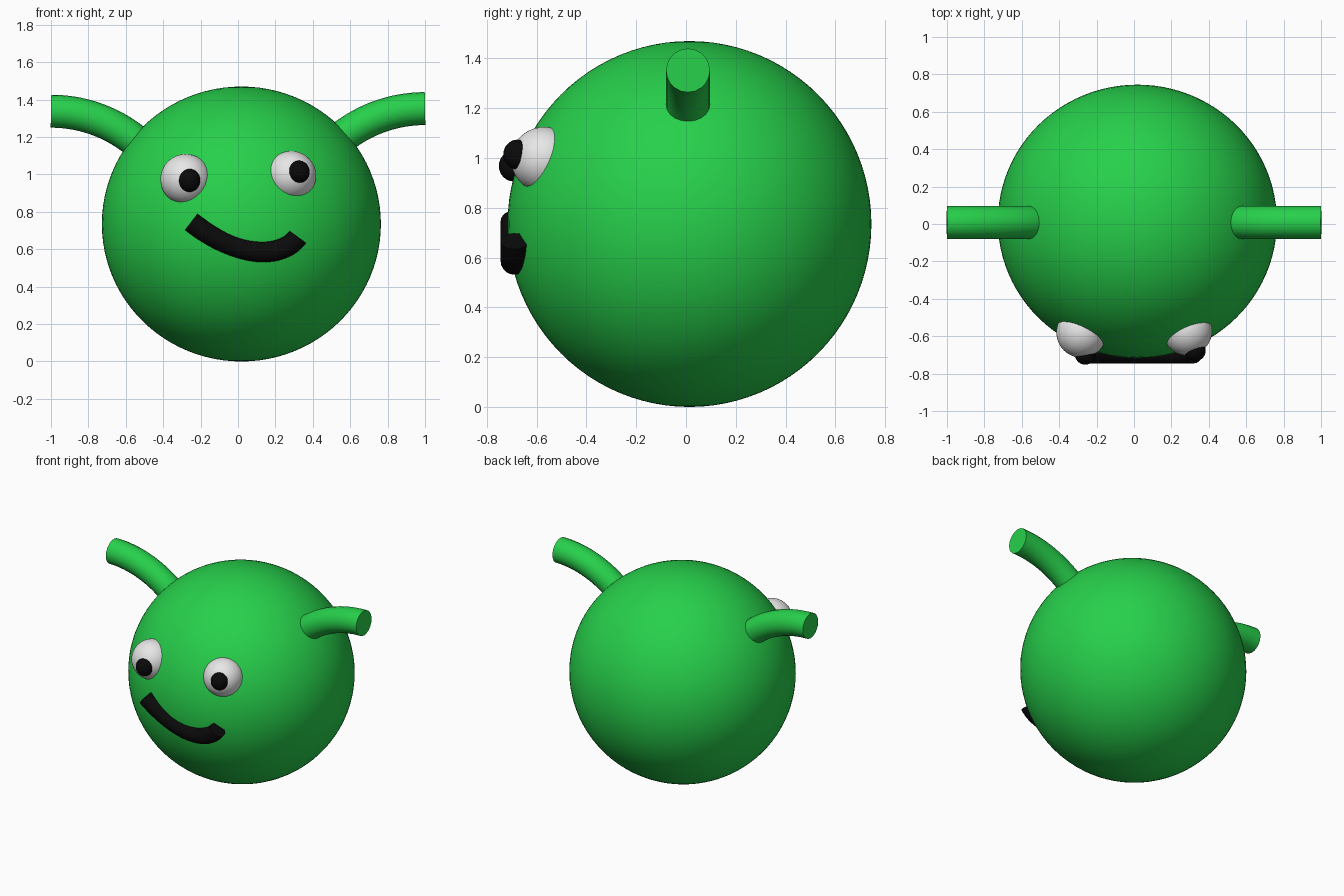
import bpy
from math import sin, cos, radians

cube = bpy.data.objects.get("Cube")
if cube:
    bpy.data.objects.remove(cube, do_unlink=True)


def material(name, color):
    m = bpy.data.materials.new(name)
    m.use_nodes = True
    m.diffuse_color = (*color, 1)
    m.node_tree.nodes["Principled BSDF"].inputs["Base Color"].default_value = (*color, 1)
    return m


green = material("green skin", (0.02, 0.63, 0.07))
white = material("eye white", (0.8, 0.8, 0.8))
black = material("black", (0.003, 0.003, 0.003))


def ball(name, center, radii, mat, segments=48):
    bpy.ops.mesh.primitive_uv_sphere_add(segments=segments, ring_count=segments // 2,
                                         radius=1, location=center)
    ob = bpy.context.object
    ob.name = name
    ob.scale = radii
    bpy.ops.object.transform_apply(location=False, rotation=False, scale=True)
    bpy.ops.object.shade_smooth()
    ob.data.materials.append(mat)
    return ob


def tube(name, curve, radius, mat):
    """Turn a path into a capped round tube."""
    curve.dimensions = '3D'
    curve.bevel_depth = radius
    curve.bevel_resolution = 8
    curve.use_fill_caps = True
    ob = bpy.data.objects.new(name, curve)
    bpy.context.collection.objects.link(ob)
    bpy.ops.object.select_all(action='DESELECT')
    ob.select_set(True)
    bpy.context.view_layer.objects.active = ob
    bpy.ops.object.convert(target='MESH')
    ob = bpy.context.object
    ob.data.materials.clear()
    ob.data.materials.append(mat)
    bpy.ops.object.shade_smooth_by_angle(angle=radians(40))
    return ob


# Round body
ball("body", (0.018, 0.014, 0.735), (0.746, 0.731, 0.735), green, 96)

# Arms: arcs rising out of the body and levelling off at the tips
for name, side, pivot_z in (("left_arm", 1, 0.632), ("right_arm", -1, 0.618)):
    path = bpy.data.curves.new(name, 'CURVE')
    spline = path.splines.new('POLY')
    steps = 24
    spline.points.add(steps)
    for i, p in enumerate(spline.points):
        a = radians(50 * i / steps)
        p.co = (side * (1 - 0.72 * sin(a)), 0.008, pivot_z + 0.72 * cos(a), 1)
    tube(name, path, 0.088, green)

# Eyes with pupils
ball("left_eye", (0.285, -0.57, 0.994), (0.133, 0.133, 0.131), white)
ball("right_eye", (-0.28, -0.58, 0.974), (0.135, 0.135, 0.135), white)
ball("left_pupil", (0.326, -0.677, 1.014), (0.057, 0.057, 0.06), black, 32)
ball("right_pupil", (-0.26, -0.692, 0.968), (0.058, 0.06, 0.062), black, 32)

# Lopsided smile
path = bpy.data.curves.new("mouth", 'CURVE')
path.resolution_u = 24
spline = path.splines.new('BEZIER')
spline.bezier_points.add(1)
ends = (((-0.251, 0.746), (-0.45, 0.9), (0.007, 0.548)),
        ((0.321, 0.666), (0.236, 0.549), (0.4, 0.78)))
for p, (co, before, after) in zip(spline.bezier_points, ends):
    p.handle_left_type = p.handle_right_type = 'FREE'
    p.co = (co[0], -0.69, co[1])
    p.handle_left = (before[0], -0.69, before[1])
    p.handle_right = (after[0], -0.69, after[1])
tube("mouth", path, 0.055, black)
